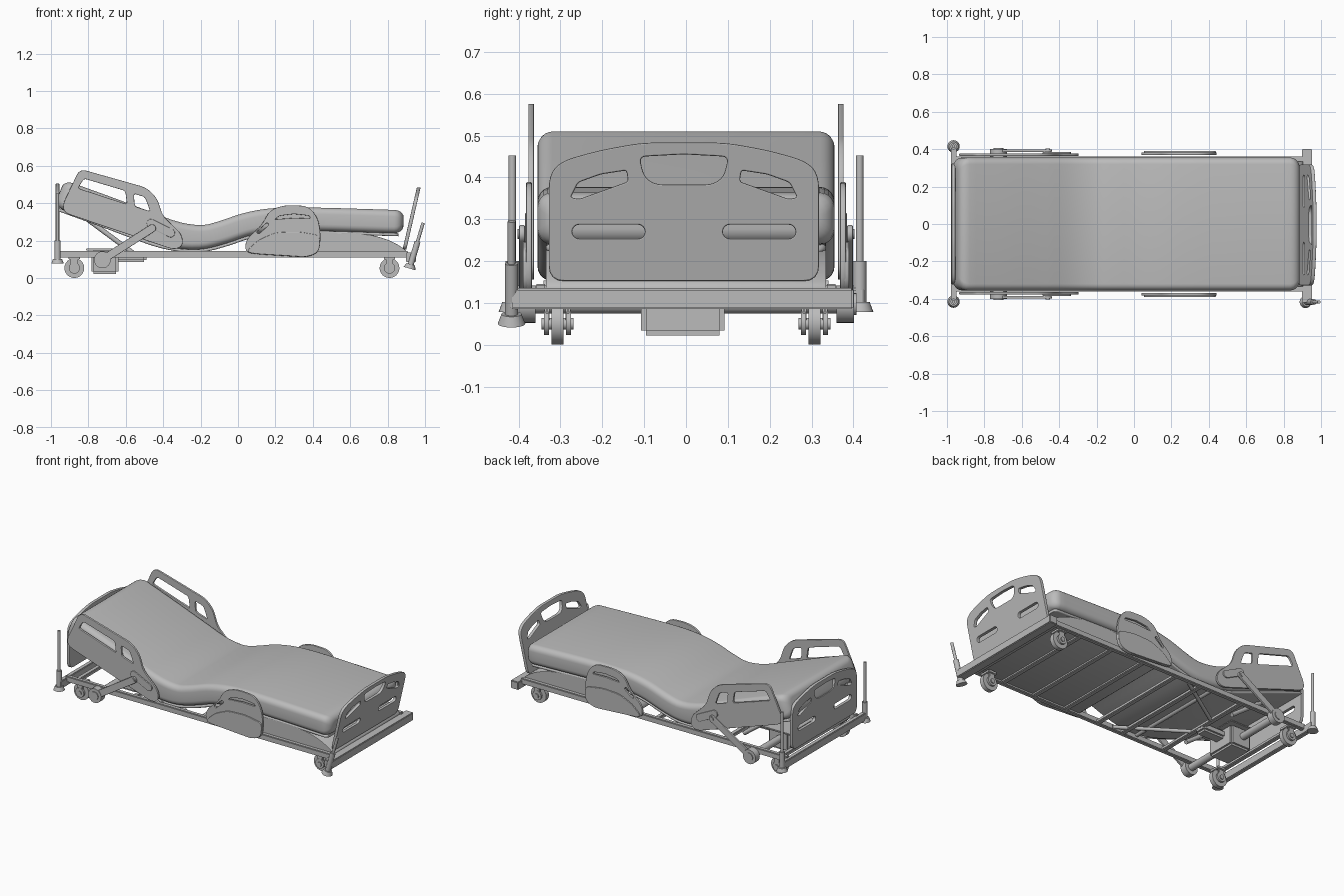
import bpy, bmesh, math
from mathutils import Matrix, Vector

cube = bpy.data.objects.get("Cube")
if cube:
    bpy.data.objects.remove(cube, do_unlink=True)

grey = bpy.data.materials.new("neutral_grey")
grey.use_nodes = True
colour = (0.5, 0.5, 0.5, 1)
grey.diffuse_color = colour
grey.node_tree.nodes["Principled BSDF"].inputs["Base Color"].default_value = colour
parts = []


def add(name, mesh):
    mesh.materials.clear()
    mesh.materials.append(grey)
    obj = bpy.data.objects.new(name, mesh)
    bpy.context.scene.collection.objects.link(obj)
    parts.append(obj)
    return obj


def from_bm(name, bm):
    bmesh.ops.recalc_face_normals(bm, faces=bm.faces[:])
    mesh = bpy.data.meshes.new(name)
    bm.to_mesh(mesh)
    bm.free()
    return add(name, mesh)


def box(name, centre, size, bevel=0.004):
    bm = bmesh.new()
    bmesh.ops.create_cube(bm, size=1)
    bmesh.ops.scale(bm, vec=size, verts=bm.verts)
    bmesh.ops.bevel(bm, geom=bm.edges[:], offset=bevel, segments=2, affect='EDGES')
    bmesh.ops.translate(bm, vec=centre, verts=bm.verts)
    return from_bm(name, bm)


def rod(name, a, b, r, r2=None):
    a, b = Vector(a), Vector(b)
    bm = bmesh.new()
    turn = (b - a).to_track_quat('Z', 'Y').to_matrix().to_4x4()
    bmesh.ops.create_cone(bm, cap_ends=True, segments=24, radius1=r, radius2=r if r2 is None else r2,
                          depth=(b - a).length, matrix=Matrix.Translation((a + b) / 2) @ turn)
    return from_bm(name, bm)


def fillet(pts, r):
    out = []
    for i, p in enumerate(pts):
        p, a, b = Vector(p), Vector(pts[i - 1]), Vector(pts[(i + 1) % len(pts)])
        s = p + (a - p).normalized() * min(r, (a - p).length * 0.48)
        e = p + (b - p).normalized() * min(r, (b - p).length * 0.48)
        for t in (0, 0.25, 0.5, 0.75, 1):
            out.append(s * (1 - t) ** 2 + p * 2 * t * (1 - t) + e * t * t)
    return out


def pill(a, b, r):
    a, b = Vector(a), Vector(b)
    start = math.atan2(b.y - a.y, b.x - a.x) + math.pi / 2
    ring = [start + math.pi * i / 8 for i in range(9)]
    return ([a + r * Vector((math.cos(t), math.sin(t))) for t in ring]
            + [b - r * Vector((math.cos(t), math.sin(t))) for t in ring])


def panel(name, loops, thick, axes, origin, edge=0.003):
    """Flat sheet with holes; axes give the directions of its width, height and thickness."""
    curve = bpy.data.curves.new(name, 'CURVE')
    curve.dimensions, curve.fill_mode = '2D', 'BOTH'
    curve.extrude, curve.bevel_depth, curve.bevel_resolution = thick / 2 - edge, edge, 1
    for loop in loops:
        sp = curve.splines.new('POLY')
        sp.points.add(len(loop) - 1)
        for pt, co in zip(sp.points, loop):
            pt.co = (co[0], co[1], 0, 1)
        sp.use_cyclic_u = True
    temp = bpy.data.objects.new("temp", curve)
    bpy.context.scene.collection.objects.link(temp)
    graph = bpy.context.evaluated_depsgraph_get()
    mesh = bpy.data.meshes.new_from_object(temp.evaluated_get(graph))
    bpy.data.objects.remove(temp, do_unlink=True)
    mesh.transform(Matrix.Translation(origin) @ Matrix(axes).transposed().to_4x4())
    mesh.name = name
    return add(name, mesh)


# Articulated centre line of the mattress, as a smooth curve z(x)
LINE = [(-1.1, .508), (-.92, .44), (-.7, .36), (-.5, .285), (-.38, .243), (-.28, .222), (-.18, .22),
        (-.08, .245), (.04, .285), (.16, .308), (.3, .315), (.5, .312), (.7, .306), (.89, .3), (1.1, .295)]


def height(x):
    i = next(k for k in range(1, len(LINE) - 2) if x <= LINE[k + 1][0] or k == len(LINE) - 3)
    (xa, za), (xb, zb), (xc, zc), (xd, zd) = LINE[i - 1:i + 3]
    d, t = xc - xb, (x - xb) / (xc - xb)
    m, n = d * (zc - za) / (xc - xa), d * (zd - zb) / (xd - xb)
    return zb + m * t + (3 * (zc - zb) - 2 * m - n) * t ** 2 + (m + n + 2 * (zb - zc)) * t ** 3


def half_thick(x):
    return .062 + .014 * min(1, max(0, (-.15 - x) / .3))


def sweep(name, x0, x1, width, r, slab=None):
    """Rounded slab following the centre line; slab puts a thin sheet under the mattress."""
    ends = [r * (1 - math.cos(math.pi / 2 * k / 5)) for k in range(6)]
    steps = [r + (x1 - x0 - 2 * r) * k / 50 for k in range(1, 50)]
    xs = [x0 + e for e in ends] + [x0 + s for s in steps] + [x1 - e for e in reversed(ends)]
    bm = bmesh.new()
    rings = []
    for x in xs:
        d = min(x - x0, x1 - x, r)
        inset = r * (1 - math.sqrt(max(0, 1 - (1 - d / r) ** 2)))
        slope = (height(x + .01) - height(x - .01)) / .02
        normal = Vector((-slope, 0, 1)).normalized()
        h = slab if slab else half_thick(x) - inset * .75
        w = width - inset
        centre = Vector((x, 0, height(x))) - normal * (half_thick(x) + slab if slab else 0)
        cr = min(.035, h * .9)
        ring = []
        for sy, sz, a0 in ((1, 1, 0), (-1, 1, 1), (-1, -1, 2), (1, -1, 3)):
            for k in range(6):
                a = (a0 + k / 5) * math.pi / 2
                y, n = sy * (w - cr) + cr * math.cos(a), sz * (h - cr) + cr * math.sin(a)
                ring.append(bm.verts.new(centre + Vector((0, y, 0)) + normal * n))
        rings.append(ring)
    for a, b in zip(rings, rings[1:]):
        for k in range(len(a)):
            j = (k + 1) % len(a)
            bm.faces.new((a[k], a[j], b[j], b[k]))
    bm.faces.new(rings[0])
    bm.faces.new(rings[-1])
    return from_bm(name, bm)


sweep("mattress", -.955, .885, .355, .05)
sweep("mattress_deck", -.93, .86, .335, .02, slab=.008)

SIDE = ((1, 0, 0), (0, 0, 1), (0, -1, 0))

# Domed leg support under the foot half
dome = [(.1, .125), (.14, .19), (.22, .228), (.45, .24), (.62, .238), (.74, .222), (.83, .19), (.9, .145), (.9, .125)]
panel("leg_support", [fillet(dome, .04)], .67, SIDE, (0, 0, 0))

# Head and foot boards share one outline with arched top and grip holes
right_half = [(.32, .155), (.32, .405), (.29, .437), (.2, .462), (.1, .48)]
outline = fillet(right_half + [(-y, z) for y, z in reversed(right_half)], .035)
window = fillet([(-.11, .452), (0, .458), (.11, .452), (.098, .4), (.07, .38), (-.07, .38), (-.098, .4)], .02)
corner = [(.135, .42), (.13, .388), (.25, .345), (.275, .35), (.255, .39), (.2, .41)]
holes = [window]
for s in (1, -1):
    holes.append(fillet([(s * y, z) for y, z in corner], .01))
    holes.append(pill((s * .11, .27), (s * .25, .27), .02))
panel("foot_board", [outline] + holes, .02, ((0, 1, 0), (.23, 0, 1), (1, 0, 0)), (.855, -.005, 0))
panel("head_board", [outline] + holes, .02, ((0, 1, 0), (0, 0, 1), (1, 0, 0)), (-.965, 0, .022))

# Side rails and lift arms, mirrored across the bed
head_rail = fillet([(-.845, .58), (-.49, .48), (-.435, .425), (-.405, .33), (-.305, .235), (-.295, .175),
                    (-.34, .153), (-.925, .35), (-.935, .39)], .035)
head_holes = [fillet([(-.825, .535), (-.6, .468), (-.59, .39), (-.86, .478)], .018),
              fillet([(-.56, .455), (-.495, .435), (-.465, .352), (-.555, .38)], .018)]
foot_rail = fillet([(.04, .14), (.045, .205), (.13, .28), (.17, .36), (.25, .387), (.375, .382), (.425, .32),
                    (.44, .23), (.432, .14), (.37, .113), (.1, .13)], .04)
foot_panel = fillet([(.045, .14), (.11, .2), (.2, .24), (.32, .245), (.437, .225), (.43, .14), (.37, .115), (.1, .132)], .03)
foot_holes = [fillet([(.19, .31), (.22, .335), (.3, .345), (.385, .335), (.39, .315), (.3, .318)], .012),
              pill((.11, .245), (.155, .285), .011)]
for s, side in ((1, "left"), (-1, "right")):
    panel(side + "_head_rail", [head_rail] + head_holes, .014, SIDE, (0, s * .37, 0))
    panel(side + "_head_rail_grip", [pill((-.465, .292), (-.36, .24), .02)], .012, SIDE, (0, s * .379, 0))
    panel(side + "_foot_rail", [foot_rail] + foot_holes, .014, SIDE, (0, s * .375, 0))
    panel(side + "_foot_rail_panel", [foot_panel], .014, SIDE, (0, s * .383, 0))
    panel(side + "_lift_arm", [pill((-.725, .097), (-.46, .265), .018)], .014, SIDE, (0, s * .392, 0))
    rod(side + "_lift_hub", (-.725, s * .36, .097), (-.725, s * .402, .097), .045)
    rod(side + "_lift_hub_cap", (-.725, s * .4, .097), (-.725, s * .407, .097), .026)
    rod(side + "_lift_pin", (-.46, s * .365, .265), (-.46, s * .403, .265), .012)

    # Frame side beam, back strut and floor brace
    box(side + "_frame_beam", (-.025, s * .347, .127), (1.87, .028, .036))
    rod(side + "_back_strut", (-.55, s * .2, .125), (-.8, s * .2, .31), .013)
    rod(side + "_floor_brace", (-.12, s * .33, .122), (-.5, s * .08, .122), .011)

    # Head corner post with sleeve and round bumper
    rod(side + "_head_post", (-.965, s * .415, .09), (-.965, s * .415, .452), .009)
    rod(side + "_head_sleeve", (-.965, s * .415, .09), (-.965, s * .415, .2), .016)
    rod(side + "_head_bumper", (-.965, s * .415, .078), (-.965, s * .415, .102), .033, .024)

    # Casters with forks and hub covers
    for x, end in ((-.875, "head"), (.81, "foot")):
        name = side + "_" + end + "_caster"
        y = s * .307
        rod(name + "_wheel", (x, y - .014, .053), (x, y + .014, .053), .053)
        rod(name + "_axle", (x, y - .038, .05), (x, y + .038, .05), .014)
        for k in (-1, 1):
            rod(name + "_cover", (x, y + k * .02, .053), (x, y + k * .032, .053), .03)
            box(name + "_fork", (x, y + k * .025, .08), (.04, .012, .05))
        box(name + "_mount", (x, y, .108), (.06, .075, .02))

# End beams and cross members
box("head_end_beam", (-.963, 0, .11), (.03, .85, .05))
box("foot_end_beam", (.925, -.01, .11), (.055, .82, .05))
for x in (-.9, -.5, -.2, -.02, .22, .45, .68, .87):
    box("cross_member", (x, 0, .12), (.03, .68, .022))
rod("back_hinge_tube", (-.3, -.34, .14), (-.3, .34, .14), .014)
rod("lift_torque_tube", (-.725, -.37, .097), (-.725, .37, .097), .022)

# Drive housing under the head end
box("drive_housing", (-.712, -.008, .088), (.145, .2, .132), .012)
box("drive_flange", (-.712, -.008, .152), (.2, .26, .01), .003)
box("drive_motor", (-.57, -.008, .11), (.16, .08, .05), .012)

# Single tilted post at one foot corner
foot, top = Vector((.92, -.417, .06)), Vector((.99, -.417, .295))
lean = (top - foot).normalized()
rod("foot_post", foot, top, .009)
rod("foot_sleeve", foot, foot + lean * .14, .016)
rod("foot_bumper", foot - lean * .01, foot + lean * .014, .033, .024)

bpy.ops.object.select_all(action='DESELECT')
for obj in parts:
    obj.select_set(True)
bpy.context.view_layer.objects.active = parts[0]
bpy.ops.object.shade_smooth_by_angle(angle=math.radians(35))
